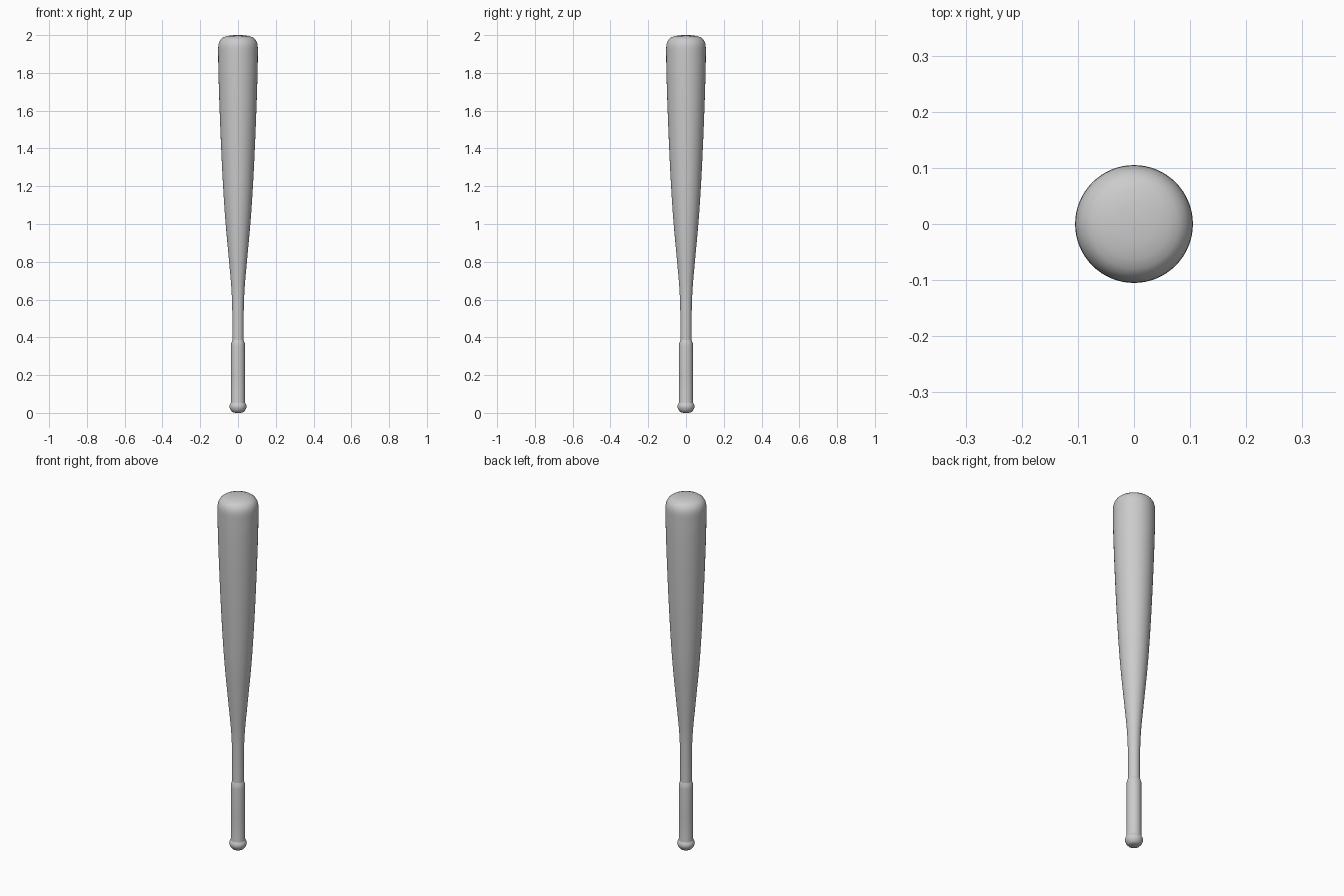
import bpy, bmesh, math

if "Cube" in bpy.data.objects:
    bpy.data.objects.remove(bpy.data.objects["Cube"])

SIDES = 64


def lathe(name, profile):
    """Revolve (radius, z) points, listed bottom to top, about the z axis."""
    bm = bmesh.new()
    rings = []
    for r, z in profile:
        if r == 0:
            rings.append([bm.verts.new((0, 0, z))] * SIDES)
        else:
            rings.append([bm.verts.new((r * math.cos(2 * math.pi * i / SIDES),
                                        r * math.sin(2 * math.pi * i / SIDES), z))
                          for i in range(SIDES)])
    for a, b in zip(rings, rings[1:]):
        for i in range(SIDES):
            j = (i + 1) % SIDES
            bm.faces.new(dict.fromkeys((a[i], a[j], b[j], b[i])))
    mesh = bpy.data.meshes.new(name)
    bm.to_mesh(mesh)
    bm.free()
    obj = bpy.data.objects.new(name, mesh)
    bpy.context.collection.objects.link(obj)
    bpy.ops.object.select_all(action='DESELECT')
    obj.select_set(True)
    bpy.context.view_layer.objects.active = obj
    bpy.ops.object.shade_smooth_by_angle(angle=math.radians(40))
    return obj


def smooth(points, steps=5):
    """Catmull-Rom curve through the points."""
    p = [points[0]] + points + [points[-1]]
    out = []
    for k in range(1, len(p) - 2):
        for s in range(steps):
            t = s / steps
            out.append(tuple(0.5 * (2 * b + (c - a) * t + (2 * a - 5 * b + 4 * c - d) * t * t
                                    + (3 * b - a - 3 * c + d) * t ** 3)
                             for a, b, c, d in zip(*p[k - 1:k + 3])))
    return out + [points[-1]]


# knob at the end of the handle
lathe("knob", [(0, 0), (0.022, 0.001), (0.031, 0.005), (0.039, 0.015), (0.044, 0.026),
               (0.045, 0.034), (0.043, 0.044), (0.038, 0.052)])

# wrapped grip, slightly thicker than the bare handle
lathe("grip", [(0.038, 0.052), (0.037, 0.06), (0.037, 0.20), (0.037, 0.355),
               (0.036, 0.368), (0.030, 0.385)])

# bare handle tapering out to the barrel
taper = smooth([(0.030, 0.385), (0.030, 0.52), (0.035, 0.66), (0.049, 0.82), (0.067, 1.02),
                (0.079, 1.20), (0.090, 1.42), (0.099, 1.65), (0.104, 1.82), (0.105, 1.93)])
# rounded barrel end
tip = [(0.104, 1.947), (0.100, 1.963), (0.092, 1.977), (0.080, 1.987), (0.062, 1.994),
       (0.035, 1.999), (0, 2.0)]
lathe("barrel", taper + tip)
